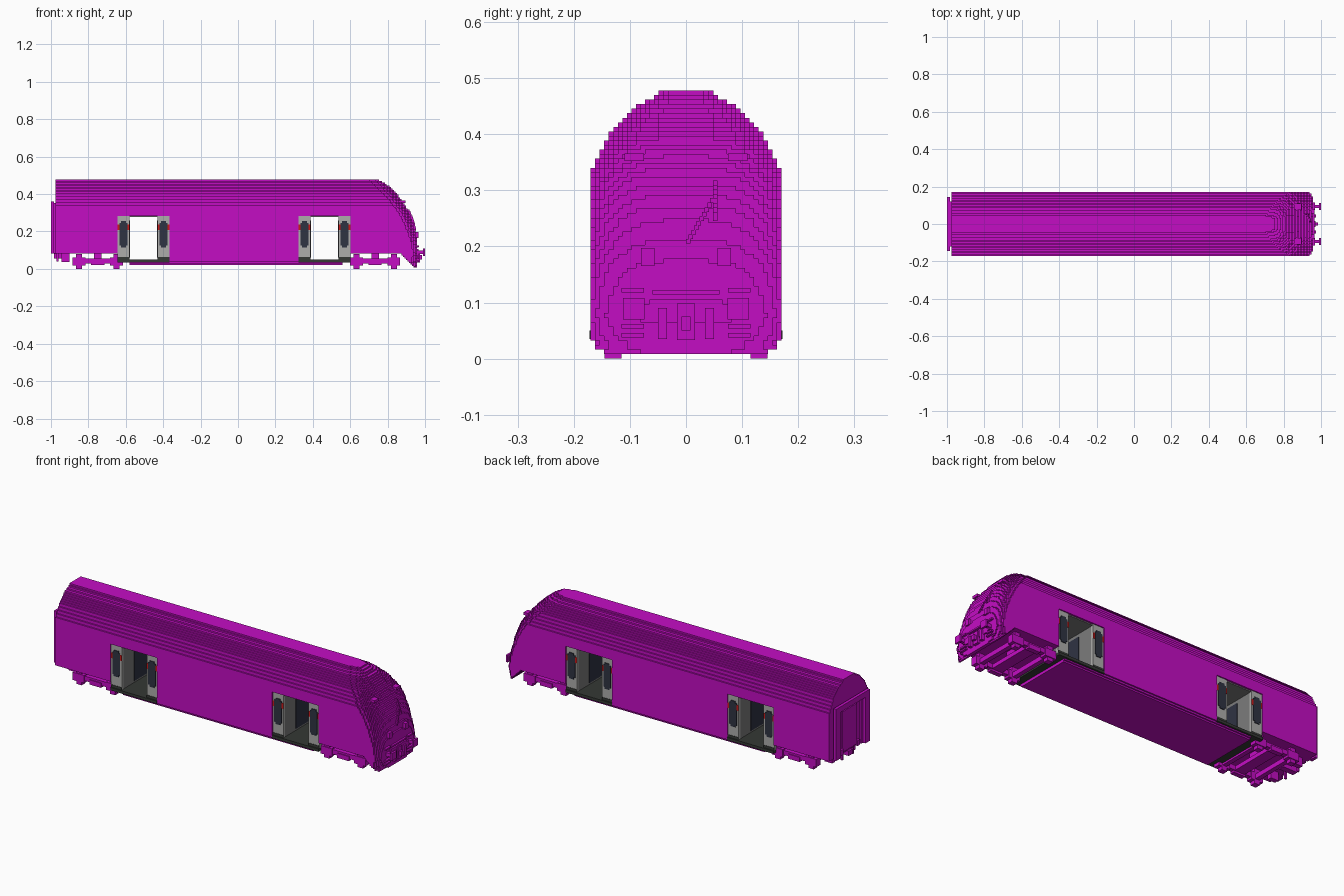
import bpy, bmesh, math

cube = bpy.data.objects.get("Cube")
if cube:
    bpy.data.objects.remove(cube, do_unlink=True)

V = 0.0081                      # block size
HALF = 21                       # body half width in blocks
ROOF = [20, 20, 19, 19, 18, 18, 17, 17, 16, 15, 14, 13, 12, 11, 9, 7, 6]
ROWS = 59
SILL, DOOR_TOP = 10, 35         # body floor row and door head row
REAR = -0.975
DOORS = (-0.505, 0.4625)        # doorway centres
OPEN, OUTER = 0.075, 0.139      # half widths of opening and of opening with leaves


def material(name, rgb):
    m = bpy.data.materials.new(name)
    m.use_nodes = True
    m.diffuse_color = (*rgb, 1)
    m.node_tree.nodes["Principled BSDF"].inputs["Base Color"].default_value = (*rgb, 1)
    return m


MAGENTA = material("magenta paint", (0.55, 0.004, 0.55))
LIGHT = material("light grey", (0.42, 0.42, 0.41))
MID = material("mid grey", (0.2, 0.2, 0.2))
GLASS = material("dark blue glass", (0.028, 0.033, 0.055))
DARK = material("dark floor", (0.035, 0.04, 0.035))
RED = material("red", (0.6, 0.01, 0.01))


def finish(name, bm, mat):
    bmesh.ops.recalc_face_normals(bm, faces=bm.faces)
    me = bpy.data.meshes.new(name)
    bm.to_mesh(me)
    bm.free()
    me.materials.append(mat)
    ob = bpy.data.objects.new(name, me)
    bpy.context.collection.objects.link(ob)
    return ob


def add_box(bm, x, y, z):
    vs = bmesh.ops.create_cube(bm, size=1)["verts"]
    for v in vs:
        v.co = [a[0] + (c + 0.5) * (a[1] - a[0]) for c, a in zip(v.co, (x, y, z))]


def boxes(name, mat, items, mirror=False):
    """One object from (x, y, z) ranges, optionally repeated on the other side."""
    bm = bmesh.new()
    for x, y, z in items:
        add_box(bm, x, y, z)
        if mirror:
            add_box(bm, x, (-y[1], -y[0]), z)
    return finish(name, bm, mat)


def half_width(row):
    if row >= ROWS - len(ROOF):
        return ROOF[row - ROWS + len(ROOF)]
    return 18 if row < 2 else 20 if row < 4 else HALF


# Side outline of the nose as height and reach
NOSE = [(0, 0.952), (0.08, 0.962), (0.16, 0.955), (0.25, 0.935), (0.32, 0.908),
        (0.39, 0.858), (0.44, 0.81), (0.465, 0.775), (0.48, 0.745)]


def reach(z):
    for (a, p), (b, q) in zip(NOSE, NOSE[1:]):
        if z <= b:
            return p + (q - p) * (z - a) / (b - a)
    return NOSE[-1][1]


def row_slab(bm, row, start):
    """One layer whose front end is stepped in plan."""
    w, z = half_width(row), row * V
    depth = 0.035 + 0.09 * max(0, z - 0.12) / 0.36
    pts = [(start, -w * V)]
    for j in range(-w, w):
        t = abs(j + 0.5) / w
        x = reach(z + V / 2) - depth * (1 - math.sqrt(1 - t ** 4))
        x = max(round(x / V) * V, start + V)
        if len(pts) > 1 and abs(pts[-1][0] - x) < V / 4:
            pts[-1] = (x, (j + 1) * V)
        else:
            pts += [(x, j * V), (x, (j + 1) * V)]
    pts.append((start, w * V))
    face = bm.faces.new([bm.verts.new((x, y, z)) for x, y in pts])
    top = bmesh.ops.extrude_face_region(bm, geom=[face])["geom"]
    bmesh.ops.translate(bm, verts=[g for g in top if isinstance(g, bmesh.types.BMVert)],
                        vec=(0, 0, V))


# Roof, cab and front skirt
for name, rows in (("roof", range(DOOR_TOP, ROWS)), ("cab", range(SILL, DOOR_TOP)),
                   ("front_skirt", range(1, SILL))):
    bm = bmesh.new()
    for r in rows:
        start = REAR if name == "roof" else DOORS[1] + OUTER
        if name == "front_skirt":
            start = 0.865 + (SILL - r) * V
        row_slab(bm, r, start)
    finish(name, bm, MAGENTA)

# Body sides between the doorways, and belly
W = HALF * V
low, high = SILL * V, DOOR_TOP * V
saloon = (DOORS[0] + OUTER, DOORS[1] - OUTER)
boxes("body_rear", MAGENTA, [((REAR, DOORS[0] - OUTER), (-W, W), (low, high))])
boxes("body_middle", MAGENTA, [(saloon, (-W, W), (0.037, high))])
boxes("belly", MAGENTA, [((-0.58, 0.56), (-W + V, W - V), (0.028, 0.037)),
                         ((-0.58, 0.56), (-W + 2 * V, W - 2 * V), (0.02, 0.028))])

# Vestibules with open sliding doors
for n, cx in enumerate(DOORS):
    tag = ("rear", "front")[n]
    span = (cx - OUTER, cx + OUTER)
    boxes(tag + "_door_sill", DARK, [(span, (-W - 0.002, W + 0.002), (0.035, 0.05))])
    boxes(tag + "_ceiling", MID, [(span, (-W + 0.01, W - 0.01), (high - 0.006, high))])
    leaves, walls, panes, inner, reds, kicks = [], [], [], [], [], []
    for s in (-1, 1):
        a, b = sorted((cx + s * OPEN, cx + s * OUTER))
        y0 = W - 0.006
        walls.append(((a + 0.001, b - 0.001), (-y0 + 0.012, y0 - 0.012), (0.05, high)))
        leaves.append(((a, b), (y0 - 0.014, y0), (0.05, high)))
        panes.append(((a + 0.01, b - 0.01), (y0, y0 + 0.004), (0.125, 0.245)))
        panes.append(((a + 0.018, b - 0.018), (y0, y0 + 0.004), (0.115, 0.255)))
        reds.append(((a, b), (y0, y0 + 0.002), (0.207, 0.237)))
        kicks.append(((a, b), (y0, y0 + 0.002), (0.05, 0.064)))
        face = cx + s * (OPEN + 0.001)
        inner.append(((face - 0.003, face + 0.003), (-0.06, 0.06), (0.06, 0.26)))
    boxes(tag + "_vestibule_walls", MID, walls)
    boxes(tag + "_inner_door_glass", GLASS, inner)
    boxes(tag + "_door_leaves", LIGHT, leaves, True)
    boxes(tag + "_door_windows", GLASS, panes, True)
    boxes(tag + "_door_markers", RED, reds, True)
    boxes(tag + "_kick_plates", DARK, kicks, True)

# Bogies: open frames, cross beams, axle boxes
for tag, ax in (("rear", (-0.85, -0.65)), ("front", (0.633, 0.833))):
    parts, beams = [], []
    mid = sum(ax) / 2
    parts.append(((ax[0] - 0.03, ax[1] + 0.03), (0.12, 0.145), (0.03, 0.055)))
    parts.append(((mid - 0.035, mid + 0.035), (0.125, 0.15), (0.02, 0.045)))
    for x in ax:
        parts.append(((x - 0.034, x + 0.034), (0.115, 0.15), (0.018, 0.06)))
        parts.append(((x - 0.016, x + 0.016), (0.115, 0.145), (0, 0.08)))
        beams.append(((x - 0.012, x + 0.012), (-0.12, 0.12), (0.025, 0.05)))
    beams.append(((mid - 0.03, mid + 0.03), (-0.12, 0.12), (0.03, 0.052)))
    beams.append(((mid - 0.02, mid + 0.02), (-0.03, 0.03), (0.05, low)))
    boxes(tag + "_bogie_sides", MAGENTA, parts, True)
    boxes(tag + "_bogie_beams", MAGENTA, beams)

# Gangway on the rear end
boxes("gangway_posts", MAGENTA, [((-1, -0.984), (0.105, 0.145), (low, 0.36)),
                                 ((-0.985, REAR), (0.09, 0.12), (low, 0.352))], True)
boxes("gangway_top_and_door", MAGENTA, [((-1, -0.984), (-0.145, 0.145), (0.33, 0.36)),
                                        ((-0.985, REAR), (-0.12, 0.12), (0.32, 0.352)),
                                        ((-0.98, REAR), (-0.06, 0.06), (0.09, 0.31))])
boxes("rear_hoses", MAGENTA, [((-0.97, -0.96), (0.04, 0.05), (0.04, low)),
                              ((-0.945, -0.9), (0.075, 0.1), (0.036, low)),
                              ((-0.985, REAR), (0.06, 0.08), (0.08, 0.11))], True)
boxes("rear_coupler", MAGENTA, [((-0.985, -0.9), (-0.016, 0.016), (0.055, low))])

# Front buffers, lamps, grilles, coupler and wiper
boxes("buffers", MAGENTA, [((0.95, 0.992), (0.085, 0.101), (0.08, 0.098)),
                           ((0.989, 1), (0.074, 0.112), (0.07, 0.108))], True)
boxes("headlamps", MAGENTA, [((0.93, 0.964), (0.056, 0.08), (0.165, 0.197)),
                             ((0.84, 0.895), (0.075, 0.11), (0.352, 0.366))], True)
boxes("grille_bars", MAGENTA, [((0.93, 0.968), (0.075, 0.115), (z, z + 0.008))
                               for z in (0.038, 0.054, 0.118)], True)
boxes("hose_brackets", MAGENTA, [((0.94, 0.974), (0.034, 0.05), (0.035, 0.09))], True)
boxes("front_coupler", MAGENTA, [((0.94, 0.97), (-0.016, 0.016), (0.033, 0.098)),
                                 ((0.96, 0.985), (-0.008, 0.008), (0.05, 0.075))])
boxes("bumper_ledge", MAGENTA, [((0.93, 0.966), (-0.06, 0.06), (0.114, 0.122))])
wiper = []
for i in range(10):
    z, y = 0.205 + i * V, i * V / 1.7
    wiper.append(((reach(z) - 0.01, reach(z) + 0.008), (y, y + 0.008), (z, z + V)))
boxes("wiper_arm", MAGENTA, wiper)
boxes("wiper_blade", MAGENTA, [((reach(z) - 0.01, reach(z) + 0.006), (0.048, 0.056), (z, z + V))
                               for z in (0.245 + i * V for i in range(9))])
